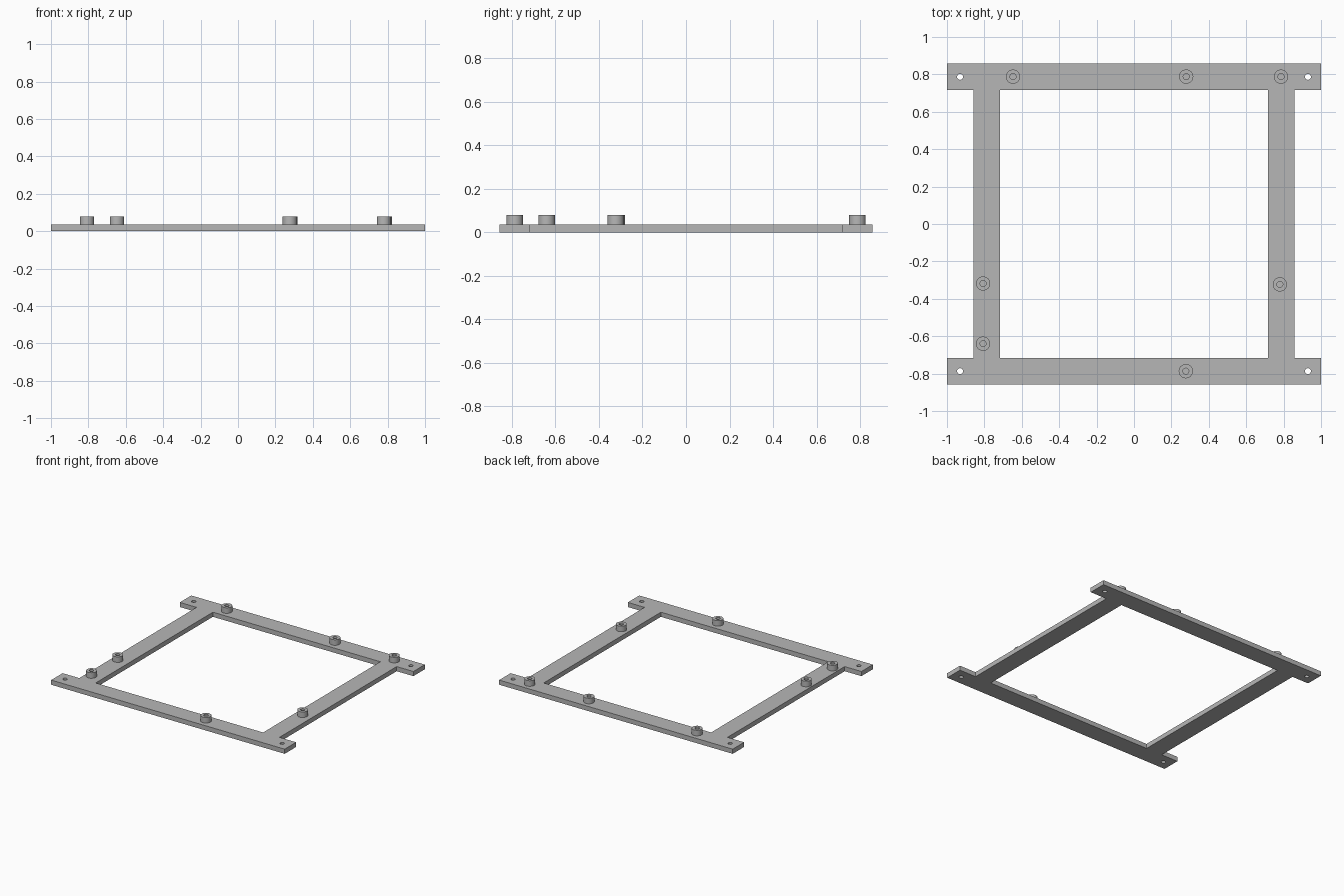
import bpy, bmesh, math

if "Cube" in bpy.data.objects:
    bpy.data.objects.remove(bpy.data.objects["Cube"], do_unlink=True)

PLATE_TOP = 0.036
BOSS_TOP = 0.079
OUT, INN = 0.857, 0.717      # outer and inner edges of the bars

grey = bpy.data.materials.new("mid grey")
grey.use_nodes = True
grey.diffuse_color = (0.47, 0.47, 0.47, 1)
grey.node_tree.nodes["Principled BSDF"].inputs["Base Color"].default_value = (0.47, 0.47, 0.47, 1)


def circle(x, y, r, n=32):
    return [(x + r * math.cos(2 * math.pi * i / n), y + r * math.sin(2 * math.pi * i / n))
            for i in range(n)]


def extrude_profile(name, loops, z0, z1):
    """Fill the first outline, cut the others out of it, and extrude from z0 to z1."""
    curve = bpy.data.curves.new(name, "CURVE")
    curve.dimensions = "2D"
    curve.fill_mode = "BOTH"
    curve.extrude = (z1 - z0) / 2
    for loop in loops:
        spline = curve.splines.new("POLY")
        spline.points.add(len(loop) - 1)
        for p, (x, y) in zip(spline.points, loop):
            p.co = (x, y, 0, 1)
        spline.use_cyclic_u = True
    temp = bpy.data.objects.new(name + "_outline", curve)
    bpy.context.collection.objects.link(temp)
    deps = bpy.context.evaluated_depsgraph_get()
    mesh = bpy.data.meshes.new_from_object(temp.evaluated_get(deps))
    bpy.data.objects.remove(temp, do_unlink=True)
    bpy.data.curves.remove(curve)

    bm = bmesh.new()
    bm.from_mesh(mesh)
    bmesh.ops.remove_doubles(bm, verts=bm.verts, dist=1e-5)
    bmesh.ops.translate(bm, verts=bm.verts, vec=(0, 0, (z0 + z1) / 2))
    bmesh.ops.recalc_face_normals(bm, faces=bm.faces)
    bm.to_mesh(mesh)
    bm.free()
    mesh.name = name
    mesh.materials.clear()
    mesh.materials.append(grey)
    obj = bpy.data.objects.new(name, mesh)
    bpy.context.collection.objects.link(obj)
    bpy.ops.object.select_all(action="DESELECT")
    obj.select_set(True)
    bpy.context.view_layer.objects.active = obj
    bpy.ops.object.shade_smooth_by_angle(angle=math.radians(30))
    return obj


# Flat frame: two long cross bars joined by two side rails, a screw hole in each tab
half = [(1, -OUT), (1, -INN), (OUT, -INN), (OUT, INN), (1, INN), (1, OUT)]
outline = half + [(-x, -y) for x, y in half]
window = [(INN, -INN), (INN, INN), (-INN, INN), (-INN, -INN)]
holes = [circle(sx * 0.93, sy * 0.787, 0.016) for sx in (-1, 1) for sy in (-1, 1)]
extrude_profile("frame_plate", [outline, window] + holes, 0, PLATE_TOP)

# Hollow mounting bosses standing on the frame
bosses = [(-0.647, 0.788), (0.279, 0.788), (0.786, 0.788), (-0.807, -0.318),
          (0.78, -0.323), (-0.807, -0.64), (0.277, -0.787)]
for i, (x, y) in enumerate(bosses, 1):
    extrude_profile(f"mounting_boss_{i}", [circle(x, y, 0.038), circle(x, y, 0.016)],
                    PLATE_TOP, BOSS_TOP)
